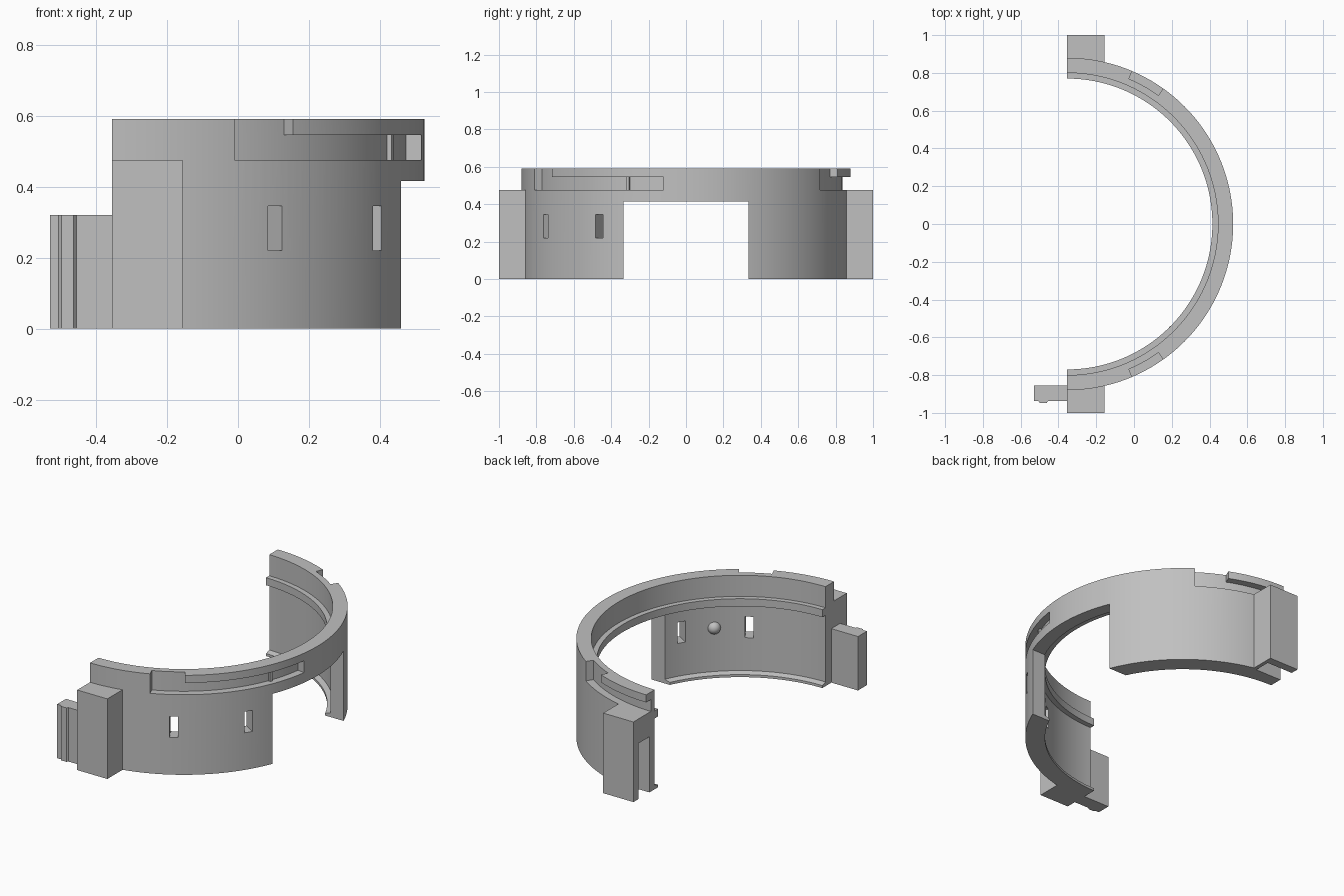
import bpy, bmesh, math
from mathutils import Matrix, Vector

cube = bpy.data.objects.get("Cube")
if cube:
    bpy.data.objects.remove(cube, do_unlink=True)

CX = -0.355            # axis of the half ring
R_OUT, R_WALL, R_LIP, R_SLOT = 0.88, 0.80, 0.77, 0.836
TOP, STEP = 0.59, 0.475

grey = bpy.data.materials.new("plain_grey")
grey.use_nodes = True
colour = (0.53, 0.53, 0.53, 1)
grey.diffuse_color = colour
grey.node_tree.nodes["Principled BSDF"].inputs["Base Color"].default_value = colour


def finish(name, bm):
    bmesh.ops.recalc_face_normals(bm, faces=bm.faces)
    mesh = bpy.data.meshes.new(name)
    bm.to_mesh(mesh)
    bm.free()
    mesh.materials.append(grey)
    ob = bpy.data.objects.new(name, mesh)
    bpy.context.collection.objects.link(ob)
    return ob


def sweep(name, profile, a0, a1):
    """Turn a closed (radius, z) profile about the ring axis, in degrees."""
    bm = bmesh.new()
    steps = max(2, round(abs(a1 - a0) / 1.8))
    rings = []
    for i in range(steps + 1):
        a = math.radians(a0 + (a1 - a0) * i / steps)
        rings.append([bm.verts.new((CX + r * math.cos(a), r * math.sin(a), z)) for r, z in profile])
    n = len(profile)
    for p, q in zip(rings, rings[1:]):
        for k in range(n):
            bm.faces.new((p[k], p[(k + 1) % n], q[(k + 1) % n], q[k]))
    bm.faces.new(rings[0])
    bm.faces.new(rings[-1])
    return finish(name, bm)


def sector(name, r0, r1, z0, z1, a0, a1):
    return sweep(name, [(r0, z0), (r1, z0), (r1, z1), (r0, z1)], a0, a1)


def prism(name, outline, z0, z1):
    """Raise a flat (x, y) outline from z0 to z1."""
    bm = bmesh.new()
    face = bm.faces.new([bm.verts.new((x, y, z0)) for x, y in outline])
    new = bmesh.ops.extrude_face_region(bm, geom=[face])["geom"]
    verts = [v for v in new if isinstance(v, bmesh.types.BMVert)]
    bmesh.ops.translate(bm, verts=verts, vec=(0, 0, z1 - z0))
    return finish(name, bm)


def box(name, x0, x1, y0, y1, z0, z1):
    return prism(name, [(x0, y0), (x1, y0), (x1, y1), (x0, y1)], z0, z1)


def cut(target, cutter):
    cutter.hide_render = True
    cutter.hide_set(True)
    cutter.display_type = 'WIRE'
    mod = target.modifiers.new(cutter.name, 'BOOLEAN')
    mod.operation, mod.solver, mod.object = 'DIFFERENCE', 'EXACT', cutter


def bake(ob):
    """Apply the cuts and remove their cutters."""
    helpers = [m.object for m in ob.modifiers]
    deps = bpy.context.evaluated_depsgraph_get()
    mesh = bpy.data.meshes.new_from_object(ob.evaluated_get(deps))
    ob.modifiers.clear()
    ob.data = mesh
    return helpers


# Half ring with an inner ledge and a bottom lip
wall = sweep("ring_wall", [
    (R_OUT, 0), (R_OUT, TOP), (R_WALL, TOP), (R_WALL, 0.465), (R_LIP, 0.465),
    (R_LIP, 0.42), (R_WALL, 0.42), (R_WALL, 0.025), (R_LIP, 0.015), (R_LIP, 0)], -90, 90)

# Wide opening in the middle
cut(wall, box("opening_cutter", 0.2, 0.7, -0.333, 0.333, -0.1, 0.415))

# Twist-lock slots: an entry open to the top, then a channel
for side, start, entry, end in (("front", -66.9, -54.6, -7.8), ("back", 54.6, 66.9, 95)):
    cut(wall, sector(side + "_entry_cutter", R_SLOT, 0.95, STEP, 0.7, start, entry))
    cut(wall, sector(side + "_channel_cutter", R_SLOT, 0.95, STEP, 0.545, start, end))

# Two upright windows in the front arm
for i, angle in enumerate((-58.5, -31.8)):
    window = box("window_cutter_%d" % i, 0.7, 1.0, -0.023, 0.023, 0.22, 0.345)
    window.data.transform(Matrix.Translation((CX, 0, 0)) @ Matrix.Rotation(math.radians(angle), 4, 'Z'))
    cut(wall, window)

# Clamp blocks at both ends
front_block = box("front_block", CX, -0.157, -1.0, -0.83, 0, STEP)
back_block = box("back_block", CX, -0.157, 0.83, 1.0, 0, STEP)

# Socket in the back end that receives the tab
socket = box("socket_cutter", -0.4, -0.18, 0.85, 0.95, -0.1, 0.33)
cut(wall, socket)
cut(back_block, socket)
helpers = set(bake(wall) + bake(back_block))
for h in helpers:
    bpy.data.objects.remove(h, do_unlink=True)

# Tab with a small catch on its outer side
tab = prism("tab", [
    (-0.53, -0.855), (-0.3, -0.855), (-0.3, -0.938), (-0.455, -0.938),
    (-0.463, -0.948), (-0.498, -0.948), (-0.506, -0.938), (-0.53, -0.938)], 0, 0.32)

# Click rib in the front channel
rib = sector("channel_rib", 0.82, 0.85, STEP, 0.545, -22, -21)

# Round detent on the inner wall between the windows
bm = bmesh.new()
a = math.radians(-45)
spot = Vector((CX + 0.805 * math.cos(a), 0.805 * math.sin(a), 0.283))
bmesh.ops.create_uvsphere(bm, u_segments=32, v_segments=16, radius=0.036,
                          matrix=Matrix.Translation(spot))
detent = finish("inner_detent", bm)

# Smooth the curved faces, keep the edges sharp
bpy.ops.object.select_all(action='DESELECT')
for ob in (wall, front_block, back_block, tab, rib, detent):
    ob.select_set(True)
bpy.context.view_layer.objects.active = wall
bpy.ops.object.shade_smooth_by_angle(angle=math.radians(30))
